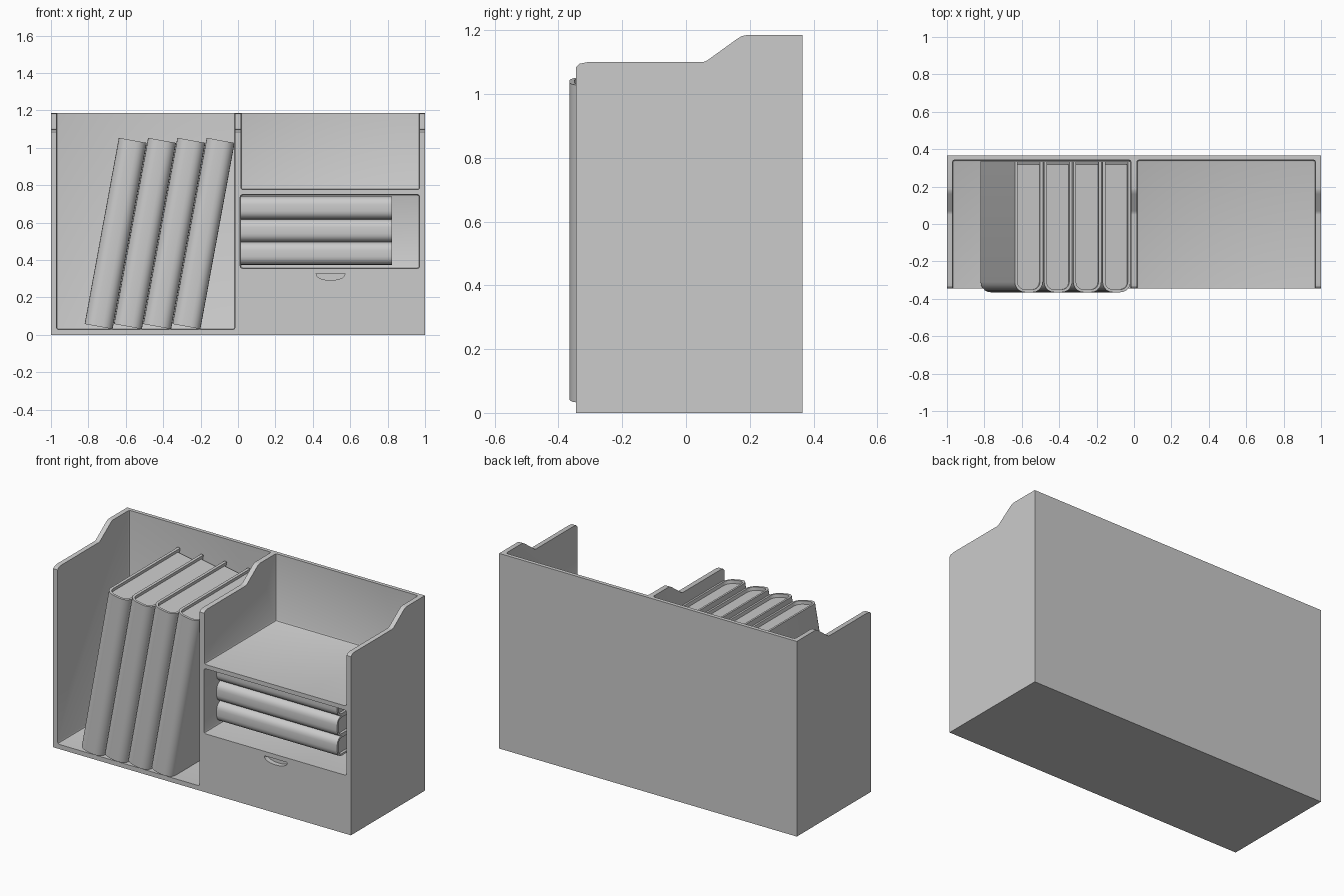
import bpy, bmesh, math
from mathutils import Vector

if "Cube" in bpy.data.objects:
    bpy.data.objects.remove(bpy.data.objects["Cube"])


def prism(name, points, axis, start, length):
    """Extrude a flat outline (list of Vectors at 'start') along an axis."""
    bm = bmesh.new()
    face = bm.faces.new([bm.verts.new(p + axis * start) for p in points])
    out = bmesh.ops.extrude_face_region(bm, geom=[face])
    verts = [g for g in out["geom"] if isinstance(g, bmesh.types.BMVert)]
    bmesh.ops.translate(bm, verts=verts, vec=axis * length)
    bmesh.ops.recalc_face_normals(bm, faces=bm.faces)
    return finish(bm, name)


def finish(bm, name):
    mesh = bpy.data.meshes.new(name)
    bm.to_mesh(mesh)
    bm.free()
    obj = bpy.data.objects.new(name, mesh)
    bpy.context.collection.objects.link(obj)
    return obj


def rounded_box(name, lo, hi, r):
    lo, hi = Vector(lo), Vector(hi)
    bm = bmesh.new()
    bmesh.ops.create_cube(bm, size=1)
    bmesh.ops.scale(bm, vec=hi - lo, verts=bm.verts)
    bmesh.ops.translate(bm, vec=(lo + hi) / 2, verts=bm.verts)
    bmesh.ops.bevel(bm, geom=bm.edges[:], offset=r, segments=2, profile=0.5, affect='EDGES')
    return finish(bm, name)


def combine(target, tool, operation):
    mod = target.modifiers.new("combine", 'BOOLEAN')
    mod.operation, mod.solver, mod.object = operation, 'EXACT', tool
    bpy.context.view_layer.objects.active = target
    bpy.ops.object.modifier_apply(modifier=mod.name)
    bpy.data.objects.remove(tool)


def smooth(obj):
    bpy.ops.object.select_all(action='DESELECT')
    obj.select_set(True)
    bpy.context.view_layer.objects.active = obj
    bpy.ops.object.shade_smooth_by_angle(angle=math.radians(30))


X, Z, Y = Vector((1, 0, 0)), Vector((0, 0, 1)), Vector((0, 1, 0))

# Case: side profile extruded across the width, then bays cut out
side = [(-0.345, 0), (0.365, 0), (0.365, 1.185), (0.19, 1.185), (0.175, 1.182), (0.16, 1.173),
        (0.07, 1.108), (0.06, 1.102), (0.05, 1.10), (-0.31, 1.10), (-0.335, 1.095), (-0.345, 1.085)]
case = prism("organizer_case", [Vector((0, y, z)) for y, z in side], X, -1, 2)
bays = [((-0.971, -0.6, 0.028), (-0.016, 0.342, 1.5)),
        ((0.015, -0.6, 0.776), (0.971, 0.342, 1.5)),
        ((0.012, -0.6, 0.355), (0.971, 0.342, 0.75))]
for lo, hi in bays:
    combine(case, rounded_box("bay_cutter", lo, hi, 0.012), 'DIFFERENCE')

# Finger scoop in the drawer front
scoop = [Vector((0.495 - 0.077 * math.cos(math.pi * i / 12), 0,
                 0.328 - 0.036 * math.sin(math.pi * i / 12) ** 0.8)) for i in range(13)]
combine(case, prism("scoop_cutter", scoop, Y, -0.4, 0.085), 'DIFFERENCE')
smooth(case)

# Master book: U-shaped cover with rounded spine, joined to a page block
T, D, H = 0.152, 0.70, 1.012


def u_shape(inset, r, back):
    pts = [Vector((inset, back, 0))]
    for cx, a0 in ((inset + r, 180), (T - inset - r, 270)):
        for i in range(6):
            a = math.radians(a0 + 18 * i)
            pts.append(Vector((cx + r * math.cos(a), inset + r + r * math.sin(a), 0)))
    pts.append(Vector((T - inset, back, 0)))
    return pts


cover = u_shape(0, 0.055, D) + u_shape(0.015, 0.04, D)[::-1]
book = prism("standing_book_1", cover, Z, 0, H)
pages = prism("pages", u_shape(0.012, 0.043, D - 0.018), Z, 0.02, H - 0.04)
combine(book, pages, 'UNION')
smooth(book)

# Four leaning books
for i in range(4):
    b = book
    if i:
        b = book.copy()
        b.name = f"standing_book_{i + 1}"
        bpy.context.collection.objects.link(b)
    b.location = (-0.82 + 0.1565 * i, -0.365, 0.058)
    b.rotation_euler = (0, math.radians(10.4), 0)

# Three smaller books lying in the compartment
for i in range(3):
    b = book.copy()
    b.name = f"flat_book_{i + 1}"
    bpy.context.collection.objects.link(b)
    b.scale = (0.8, 0.8, 0.8)
    b.location = (0.014, -0.225, 0.374 + 0.122 * (i + 1))
    b.rotation_euler = (0, math.pi / 2, 0)
